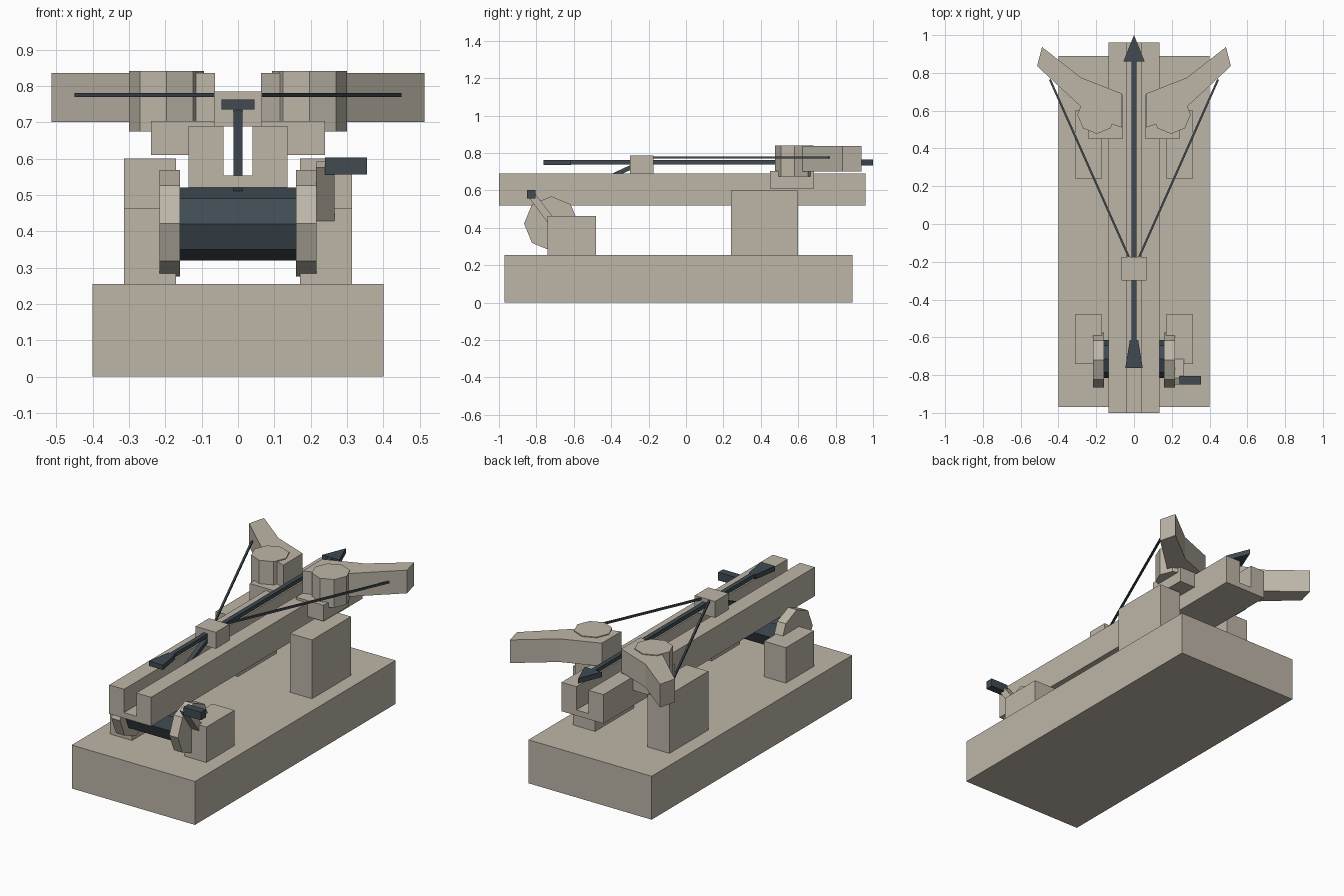
import bpy, bmesh, math
from mathutils import Vector, Matrix

if "Cube" in bpy.data.objects:
    bpy.data.objects.remove(bpy.data.objects["Cube"])


def material(name, rgb):
    m = bpy.data.materials.new(name)
    m.diffuse_color = (*rgb, 1)
    m.use_nodes = True
    m.node_tree.nodes["Principled BSDF"].inputs["Base Color"].default_value = m.diffuse_color
    return m


WOOD = material("pale wood", (0.51, 0.465, 0.39))
IRON = material("dark iron", (0.052, 0.07, 0.086))


def prism(name, pts, depth, mat):
    """Extrude a closed 3D outline along the depth vector."""
    bm = bmesh.new()
    face = bm.faces.new([bm.verts.new(p) for p in pts])
    ext = bmesh.ops.extrude_face_region(bm, geom=[face])
    moved = [v for v in ext["geom"] if isinstance(v, bmesh.types.BMVert)]
    bmesh.ops.translate(bm, verts=moved, vec=Vector(depth))
    bmesh.ops.recalc_face_normals(bm, faces=bm.faces)
    me = bpy.data.meshes.new(name)
    bm.to_mesh(me)
    bm.free()
    me.materials.append(mat)
    ob = bpy.data.objects.new(name, me)
    bpy.context.collection.objects.link(ob)
    return ob


def box(name, x, y, z, mat=WOOD):
    pts = [(x[0], y[0], z[0]), (x[1], y[0], z[0]), (x[1], y[1], z[0]), (x[0], y[1], z[0])]
    return prism(name, pts, (0, 0, z[1] - z[0]), mat)


def plan(name, xy, z, mat=WOOD):
    return prism(name, [(x, y, z[0]) for x, y in xy], (0, 0, z[1] - z[0]), mat)


def bar(name, a, b, width, mat):
    """Square bar between two points."""
    a, b = Vector(a), Vector(b)
    d = b - a
    side = d.cross(Vector((0, 0, 1))).normalized() * width / 2
    up = side.cross(d).normalized() * width / 2
    return prism(name, [a + side + up, a - side + up, a - side - up, a + side - up], d, mat)


def octagon(r, cx, cy):
    return [(cx + r * math.cos(i * math.pi / 4), cy + r * math.sin(i * math.pi / 4)) for i in range(8)]


def mirrored(ob):
    """Mirror a part across the x = 0 plane."""
    mod = ob.modifiers.new("mirror", 'MIRROR')
    mod.use_mirror_merge = False
    return ob


# Base and supports
box("base", (-0.40, 0.40), (-0.97, 0.89), (0, 0.255))
mirrored(box("rear_post", (0.17, 0.313), (0.24, 0.60), (0.255, 0.60)))
mirrored(box("winch_post", (0.17, 0.313), (-0.74, -0.48), (0.255, 0.463)))

# Grooved stock
u = [(-0.136, 0.52), (0.136, 0.52), (0.136, 0.69), (0.04, 0.69),
     (0.04, 0.553), (-0.04, 0.553), (-0.04, 0.69), (-0.136, 0.69)]
prism("stock", [(x, -1.0, z) for x, z in u], (0, 1.96, 0), WOOD)
mirrored(box("arm_bracket", (0.06, 0.24), (0.45, 0.685), (0.61, 0.704)))

# Bow arms and pivots
mirrored(plan("pivot", octagon(0.103, 0.197, 0.58), (0.675, 0.841)))
arm = [(0.063, 0.51), (0.12, 0.53), (0.28, 0.62), (0.513, 0.836),
       (0.487, 0.937), (0.28, 0.775), (0.063, 0.69)]
mirrored(plan("bow_arm", arm, (0.70, 0.836)))
mirrored(bar("bowstring", (0.025, -0.18, 0.775), (0.445, 0.765, 0.775), 0.011, IRON))

# Slider and its pull rope
box("slider", (-0.066, 0.066), (-0.30, -0.175), (0.688, 0.785))
bar("pull_rope", (0, -0.74, 0.515), (0, -0.28, 0.73), 0.024, IRON)

# Bolt with flights and head
box("bolt_shaft", (-0.013, 0.013), (-0.70, 0.88), (0.739, 0.763), IRON)
plan("bolt_flight", [(-0.046, -0.762), (0.046, -0.762), (0.022, -0.615), (-0.022, -0.615)],
     (0.735, 0.763), IRON)
plan("bolt_head", [(-0.056, 0.86), (0.056, 0.86), (0, 1.0)], (0.734, 0.764), IRON)

# Winch
prism("winch_drum", [(-0.162, y, z) for y, z in octagon(0.1, -0.715, 0.42)], (0.324, 0, 0), IRON)
mirrored(prism("winch_wheel", [(0.16, y, z) for y, z in octagon(0.146, -0.72, 0.422)],
               (0.056, 0, 0), WOOD))
crank = [(-0.85, 0.575), (-0.815, 0.592), (-0.69, 0.43), (-0.725, 0.408)]
prism("crank_arm", [(0.215, y, z) for y, z in crank], (0.05, 0, 0), WOOD)
box("crank_handle", (0.24, 0.355), (-0.85, -0.805), (0.556, 0.603), IRON)
